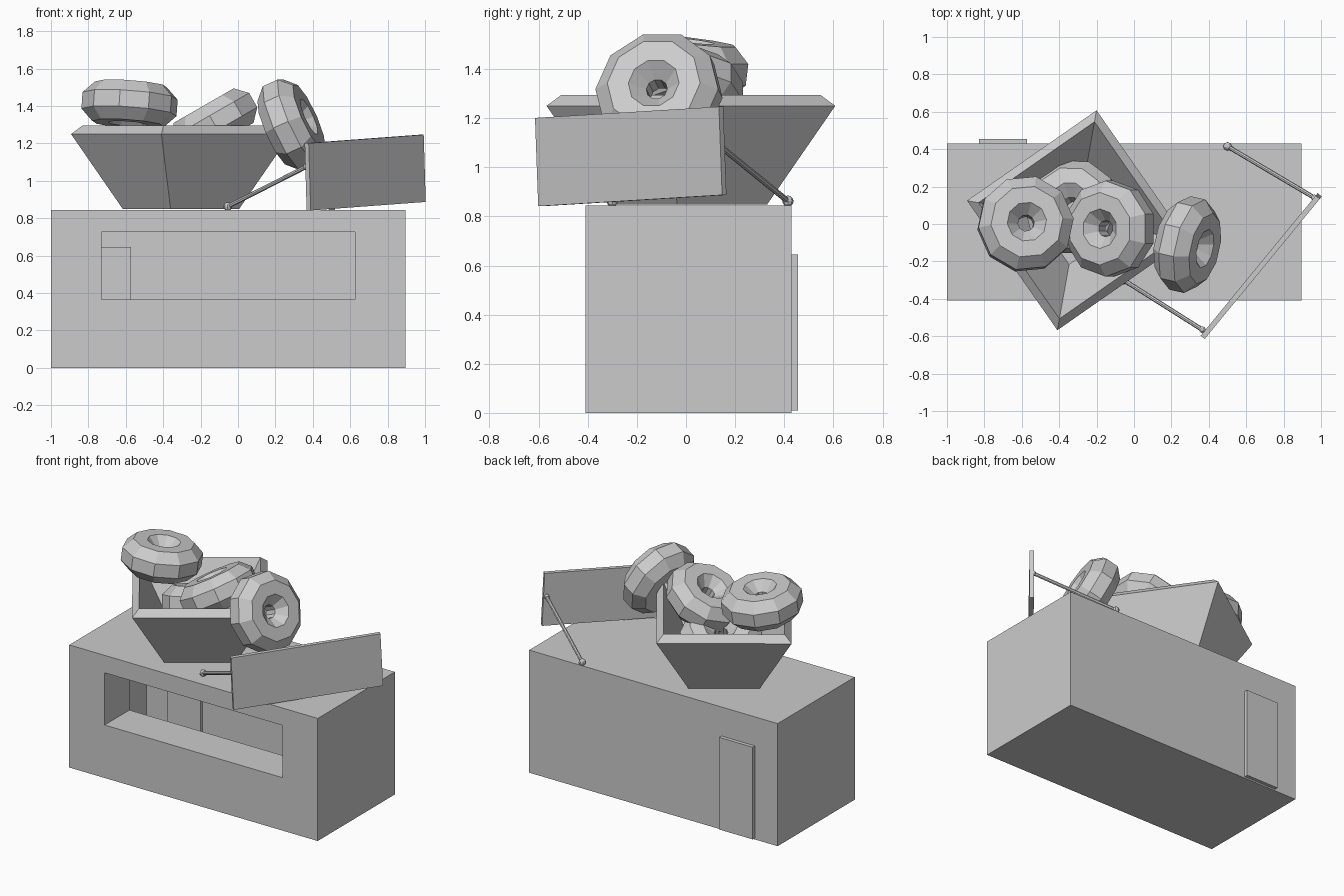
import bpy, bmesh
from math import sin, cos, pi, radians
from mathutils import Vector, Matrix

old = bpy.data.objects.get("Cube")
if old:
    bpy.data.objects.remove(old, do_unlink=True)

# Single plain grey material
grey = bpy.data.materials.new("plain_grey")
grey.use_nodes = True
shade = (0.6, 0.6, 0.6, 1)
grey.diffuse_color = shade
grey.node_tree.nodes["Principled BSDF"].inputs["Base Color"].default_value = shade


def finish(bm, name, matrix=Matrix()):
    bmesh.ops.recalc_face_normals(bm, faces=bm.faces)
    mesh = bpy.data.meshes.new(name)
    bm.to_mesh(mesh)
    bm.free()
    mesh.materials.append(grey)
    ob = bpy.data.objects.new(name, mesh)
    ob.matrix_world = matrix
    bpy.context.collection.objects.link(ob)
    return ob


def loft(name, rings, cap_start=False, cap_end=False, closed=False, matrix=Matrix()):
    """Skin a series of equal-sized point rings."""
    bm = bmesh.new()
    loops = [[bm.verts.new(p) for p in ring] for ring in rings]
    pairs = list(zip(loops, loops[1:]))
    if closed:
        pairs.append((loops[-1], loops[0]))
    for a, b in pairs:
        n = len(a)
        for i in range(n):
            j = (i + 1) % n
            bm.faces.new((a[i], a[j], b[j], b[i]))
    if cap_start:
        bm.faces.new(loops[0])
    if cap_end:
        bm.faces.new(loops[-1])
    return finish(bm, name, matrix)


def box(name, size, matrix):
    bm = bmesh.new()
    bmesh.ops.create_cube(bm, size=1)
    bmesh.ops.scale(bm, vec=size, verts=bm.verts)
    return finish(bm, name, matrix)


def rect(x0, x1, z0, z1, y):
    return [(x0, y, z0), (x1, y, z0), (x1, y, z1), (x0, y, z1)]


def circle(radius, z, n, start=0.0):
    return [(radius * cos(start + 2 * pi * i / n),
             radius * sin(start + 2 * pi * i / n), z) for i in range(n)]


def aim(centre, axis):
    return Matrix.Translation(centre) @ Vector(axis).to_track_quat('Z', 'Y').to_matrix().to_4x4()


# Hollow kiosk with a deep serving window
outer = (-1.0, 0.895, 0.0, 0.845)
window = (-0.73, 0.625, 0.365, 0.725)
loft("kiosk_body", [rect(*outer, 0.43), rect(*outer, -0.41),
                    rect(*window, -0.41), rect(*window, -0.14)], cap_start=True)

# Back door
box("back_door", (0.255, 0.045, 0.635), Matrix.Translation((-0.7, 0.433, 0.328)))

# Open tapered tray on the roof
profile = [(0.315, 0.848), (0.597, 1.25), (0.535, 1.295), (0.24, 0.9)]
tray = [circle(r, z, 4, radians(79.9)) for r, z in profile]
loft("tray", tray, True, True, matrix=Matrix.Translation((-0.305, 0.02, 0)))

# Ring pastries: faceted tori
RINGS = {
    "left": ((-0.58, 0, 1.41), (0.07, 0.12, 1)),
    "middle": ((-0.13, -0.025, 1.31), (-0.5, 0, 0.87)),
    "right": ((0.285, -0.11, 1.3), (0.88, -0.2, 0.4)),
    "lower": ((-0.33, 0.09, 1.13), (-0.2, 0.3, 0.93)),
}
for side, (centre, axis) in RINGS.items():
    section = [(0.15 + 0.115 * cos(a), 0.115 * sin(a))
               for a in (pi / 8 + pi / 4 * k for k in range(8))]
    loft(side + "_ring_pastry", [circle(r, z, 10) for r, z in section],
         closed=True, matrix=aim(centre, axis))

# Tilted sign board
board = (Matrix.Translation((0.68, -0.225, 1.044))
         @ Matrix.Rotation(radians(50.6), 4, 'Z') @ Matrix.Rotation(radians(-2.7), 4, 'Y'))
box("sign_board", (0.97, 0.028, 0.36), board)

# Support rods with ball joints at both ends
RODS = {
    "front": ((-0.055, -0.3, 0.862), (0.365, -0.565, 1.075)),
    "back": ((0.5, 0.415, 0.862), (0.965, 0.14, 1.085)),
}
for side, ends in RODS.items():
    a, b = (Vector(p) for p in ends)
    length = (b - a).length
    loft(side + "_rod", [circle(0.012, 0, 8), circle(0.012, length, 8)],
         True, True, matrix=aim(a, b - a))
    for label, point, radius in (("roof", a, 0.023), ("sign", b, 0.018)):
        bm = bmesh.new()
        bmesh.ops.create_uvsphere(bm, u_segments=8, v_segments=6, radius=radius)
        finish(bm, f"{side}_{label}_joint", Matrix.Translation(point))
